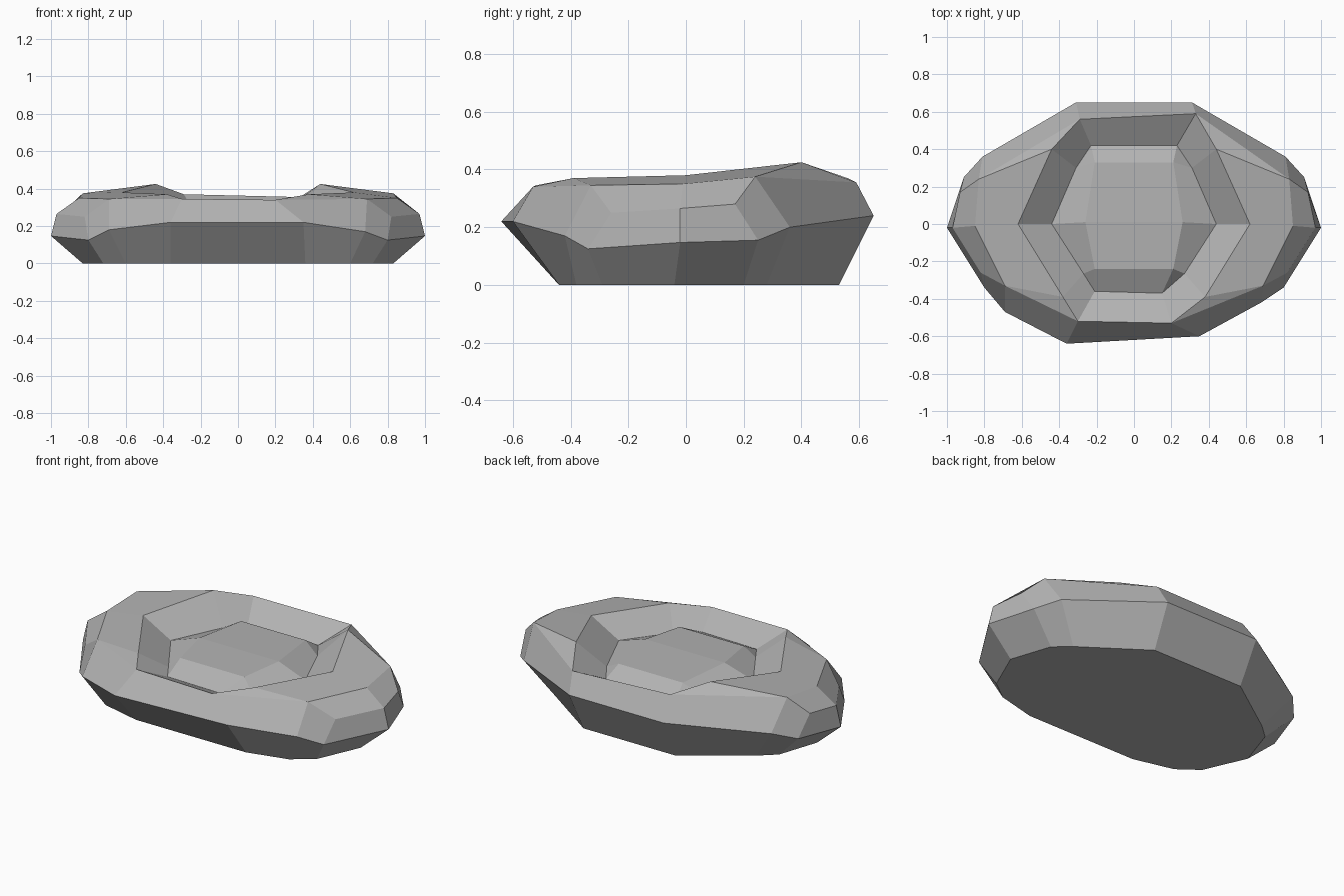
import bpy
import bmesh

cube = bpy.data.objects.get("Cube")
if cube:
    bpy.data.objects.remove(cube, do_unlink=True)

# One flat stone colour
stone = bpy.data.materials.new("stone_grey")
stone.use_nodes = True
grey = (0.45, 0.45, 0.45, 1)
stone.diffuse_color = grey
bsdf = next(n for n in stone.node_tree.nodes if n.type == 'BSDF_PRINCIPLED')
bsdf.inputs["Base Color"].default_value = grey
bsdf.inputs["Roughness"].default_value = 0.9

# Half outlines from front to back; repeated points merge into one corner
base = [(.36, -.44, 0), (.6, -.38, 0), (.72, -.29, 0), (.83, -.04, 0),
        (.75, .2, 0), (.66, .28, 0), (.3, .53, 0)]
waist = [(.35, -.6, .22), (.68, -.42, .17), (.8, -.34, .125), (1, -.02, .147),
         (.91, .25, .155), (.81, .36, .2), (.31, .65, .24)]
side = [(.2, -.53, .34), (.69, -.33, .345), (.82, -.26, .25), (.97, -.02, .265),
        (.93, .17, .28), (.83, .24, .375), (.33, .59, .355)]
shoulder = [side[0], side[1], side[1], (.85, -.01, .35), side[5], side[5], side[6]]
front_crest, back_crest = (.38, -.39, .37), (.44, .4, .425)
crest = [side[0], front_crest, front_crest, (.62, 0, .38),
         back_crest, back_crest, side[6]]
front_dip, back_dip = (.27, -.265, .27), (.31, .3, .275)
valley = [(.15, -.37, .265), front_dip, front_dip, (.44, 0, .28),
          back_dip, back_dip, (.23, .42, .27)]
front_top, back_top = (.21, -.24, .33), (.21, .33, .33)
mound = [front_top] * 3 + [(.26, .01, .34)] + [back_top] * 3

# Corners where the left and right halves differ
uneven = {(-.35, -.6, .22): (-.36, -.64, .22),
          (-.68, -.42, .17): (-.69, -.47, .18),
          (-.2, -.53, .34): (-.3, -.52, .345),
          (-.15, -.37, .265): (-.21, -.36, .265),
          (-.33, .59, .355): (-.29, .56, .37)}


def full_ring(half):
    mirrored = [(-x, y, z) for x, y, z in reversed(half)]
    return half + [uneven.get(p, p) for p in mirrored]


bm = bmesh.new()
corners = {}


def add_face(points):
    unique = list(dict.fromkeys(points))
    if len(unique) < 3:
        return
    for p in unique:
        if p not in corners:
            corners[p] = bm.verts.new(p)
    bm.faces.new([corners[p] for p in unique])


# Skin the rings from the base, over the crest and up the central mound
rings = [full_ring(r) for r in (base, waist, side, shoulder, crest, valley, mound)]
for low, high in zip(rings, rings[1:]):
    for i in range(len(low)):
        j = (i + 1) % len(low)
        add_face((low[i], low[j], high[j], high[i]))
add_face(rings[0][::-1])

# Mound cap, split across the middle
top = list(dict.fromkeys(rings[-1]))
add_face((top[0], top[1], top[4], top[5]))
add_face((top[1], top[2], top[3], top[4]))

bmesh.ops.recalc_face_normals(bm, faces=bm.faces[:])
mesh = bpy.data.meshes.new("rock_basin")
bm.to_mesh(mesh)
bm.free()
mesh.materials.append(stone)
rock = bpy.data.objects.new("rock_basin", mesh)
bpy.context.collection.objects.link(rock)
